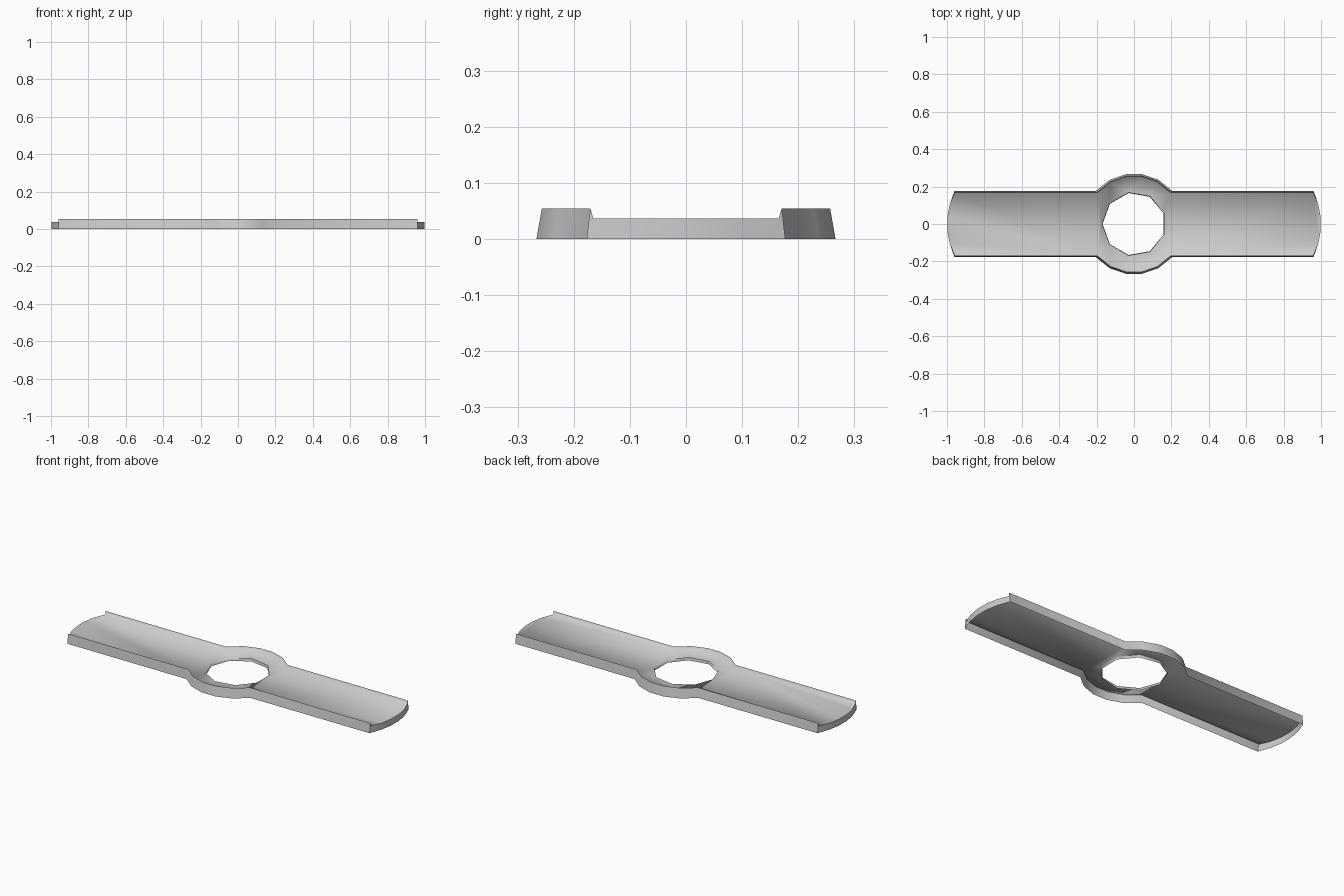
import bpy, bmesh, math
from math import sin, cos, radians

if "Cube" in bpy.data.objects:
    bpy.data.objects.remove(bpy.data.objects["Cube"])

R_BASE, R_RIM, R_IN = 0.270, 0.260, 0.252     # plan radii of wall foot, rim and trough
Z_RIM, Z_IN = 0.055, 0.037
WAIST, X_CORNER = radians(41), 0.96
RING_ANGLES = [41, 61, 81, 99, 119, 139]

bm = bmesh.new()


def side_loop(s, r, z):
    """Long side from the right tip to the left tip, bulging around the ring."""
    y = s * r * sin(WAIST)
    pts = [(X_CORNER, y)]
    pts += [(r * cos(radians(a)), s * r * sin(radians(a))) for a in RING_ANGLES]
    pts += [(-X_CORNER, y)]
    return [bm.verts.new((px, py, z)) for px, py in pts]


def tip_loop(sx, z):
    """Curved blade tip from +y to -y, without its corners."""
    rad = 0.38
    half = math.asin(0.17 / rad)
    angs = [half * t for t in (0.6, 0.2, -0.2, -0.6)]
    return [bm.verts.new((sx * (1 - rad + rad * cos(a)), rad * sin(a), z)) for a in angs]


def bridge(a, b):
    for i in range(len(a) - 1):
        bm.faces.new((a[i], a[i + 1], b[i + 1], b[i]))


# long side walls and raised rims
sides = {}
for s in (1, -1):
    base, rim, inner = (side_loop(s, r, z) for r, z in
                        ((R_BASE, 0), (R_RIM, Z_RIM), (R_IN, Z_IN)))
    bridge(base, rim)
    bridge(rim, inner)
    sides[s] = (base, rim, inner)

# curved tip walls and blade floors
floor_edges = []
for sx, end, waist in ((1, 0, 1), (-1, -1, -2)):
    low, top = tip_loop(sx, 0), tip_loop(sx, Z_IN)
    bridge(low, top)
    for s, i in ((1, 0), (-1, -1)):
        base, rim, inner = sides[s]
        bm.faces.new((base[end], low[i], top[i], inner[end], rim[end]))
    up, dn = sides[1][2], sides[-1][2]
    f = bm.faces.new([up[waist], up[end]] + top + [dn[end], dn[waist]])
    floor_edges.append(bm.edges.get((up[waist], dn[waist])))

# nine-sided hole with a short collar
hole = [[bm.verts.new((r * cos(radians(20 + 40 * i)), r * sin(radians(20 + 40 * i)), z))
         for i in range(9)] for r, z in ((0.171, 0.031), (0.168, 0.016))]
hole = [h + [h[0]] for h in hole]
bridge(hole[0], hole[1])

# ring floor between the rim and the hole
for s in (1, -1):
    inner = sides[s][2]
    floor_edges += [bm.edges.get((inner[i], inner[i + 1])) for i in range(1, 6)]
floor_edges += [bm.edges.get((hole[0][i], hole[0][i + 1])) for i in range(9)]
bmesh.ops.triangle_fill(bm, edges=floor_edges, use_beauty=True, use_dissolve=False)

bmesh.ops.recalc_face_normals(bm, faces=bm.faces[:])
if sum(f.normal.z * f.calc_area() for f in bm.faces) < 0:
    bmesh.ops.reverse_faces(bm, faces=bm.faces[:])

# smooth trough, crisp rims and tip corners
for f in bm.faces:
    f.smooth = True
for e in bm.edges:
    upright = abs(e.verts[0].co.z - e.verts[1].co.z) > 0.01
    at_tip = all(abs(abs(v.co.x) - X_CORNER) < 1e-4 for v in e.verts)
    if e.calc_face_angle(0) > radians(75) or (upright and at_tip):
        e.smooth = False

mesh = bpy.data.meshes.new("bar_with_ring")
bm.to_mesh(mesh)
bm.free()
bpy.context.collection.objects.link(bpy.data.objects.new("bar_with_ring", mesh))
